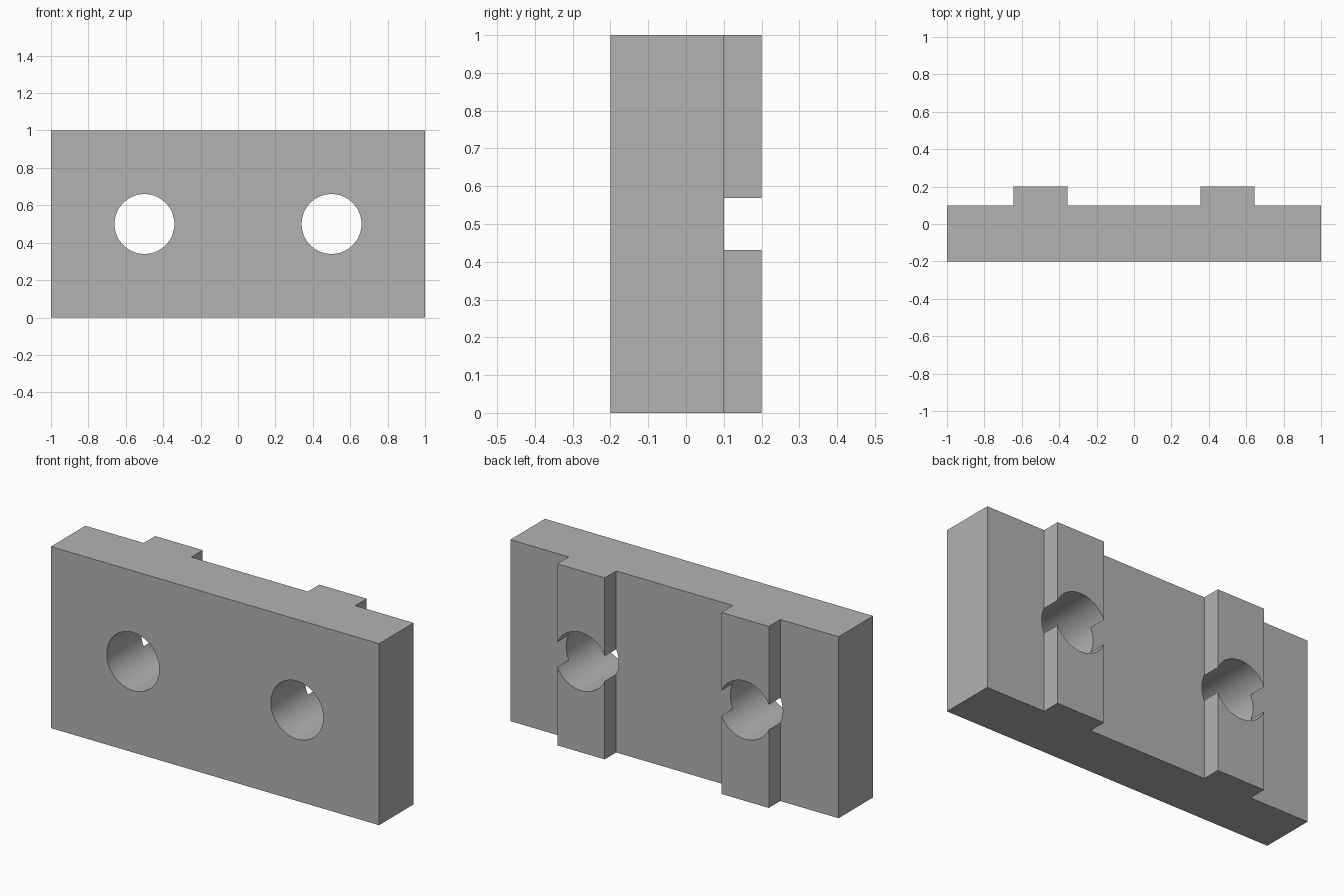
import bpy
import bmesh
import math

if "Cube" in bpy.data.objects:
    bpy.data.objects.remove(bpy.data.objects["Cube"], do_unlink=True)

HEIGHT = 1.0
FRONT, BACK, RIB_BACK = -0.2, 0.1, 0.2
RIB_X, RIB_HALF, HOLE_R = 0.5, 0.1445, 0.16

grey = bpy.data.materials.new("plain_grey")
grey.use_nodes = True
colour = (0.45, 0.45, 0.45, 1)
grey.diffuse_color = colour
grey.node_tree.nodes["Principled BSDF"].inputs["Base Color"].default_value = colour

# Plate with two vertical ribs, extruded upward from its plan outline
outline = [(-1, FRONT), (1, FRONT), (1, BACK)]
for x in (RIB_X, -RIB_X):
    outline += [(x + RIB_HALF, BACK), (x + RIB_HALF, RIB_BACK),
                (x - RIB_HALF, RIB_BACK), (x - RIB_HALF, BACK)]
outline.append((-1, BACK))

bm = bmesh.new()
base = bm.faces.new([bm.verts.new((x, y, 0)) for x, y in outline])
top = bmesh.ops.extrude_face_region(bm, geom=[base])
bmesh.ops.translate(bm, vec=(0, 0, HEIGHT),
                    verts=[v for v in top["geom"] if isinstance(v, bmesh.types.BMVert)])
bmesh.ops.recalc_face_normals(bm, faces=bm.faces)
mesh = bpy.data.meshes.new("ribbed_plate")
bm.to_mesh(mesh)
bm.free()
plate = bpy.data.objects.new("ribbed_plate", mesh)
bpy.context.collection.objects.link(plate)
mesh.materials.append(grey)

# Round holes through the plate, slightly wider than the ribs
cutters = []
for side, x in (("left", RIB_X), ("right", -RIB_X)):
    bpy.ops.mesh.primitive_cylinder_add(vertices=96, radius=HOLE_R, depth=1,
                                        location=(x, 0, HEIGHT / 2),
                                        rotation=(math.pi / 2, 0, 0))
    cutter = bpy.context.object
    cutter.name = side + "_hole_cutter"
    cutter.hide_render = True
    cutter.data.materials.append(grey)
    cut = plate.modifiers.new(side + "_hole", "BOOLEAN")
    cut.operation = "DIFFERENCE"
    cut.solver = "EXACT"
    cut.object = cutter
    cutters.append(cutter)

# Apply the cuts, then smooth only the hole walls
bpy.ops.object.select_all(action="DESELECT")
plate.select_set(True)
bpy.context.view_layer.objects.active = plate
for name in [m.name for m in plate.modifiers]:
    bpy.ops.object.modifier_apply(modifier=name)
for cutter in cutters:
    bpy.data.objects.remove(cutter, do_unlink=True)
bpy.ops.object.shade_smooth_by_angle(angle=math.radians(30))
